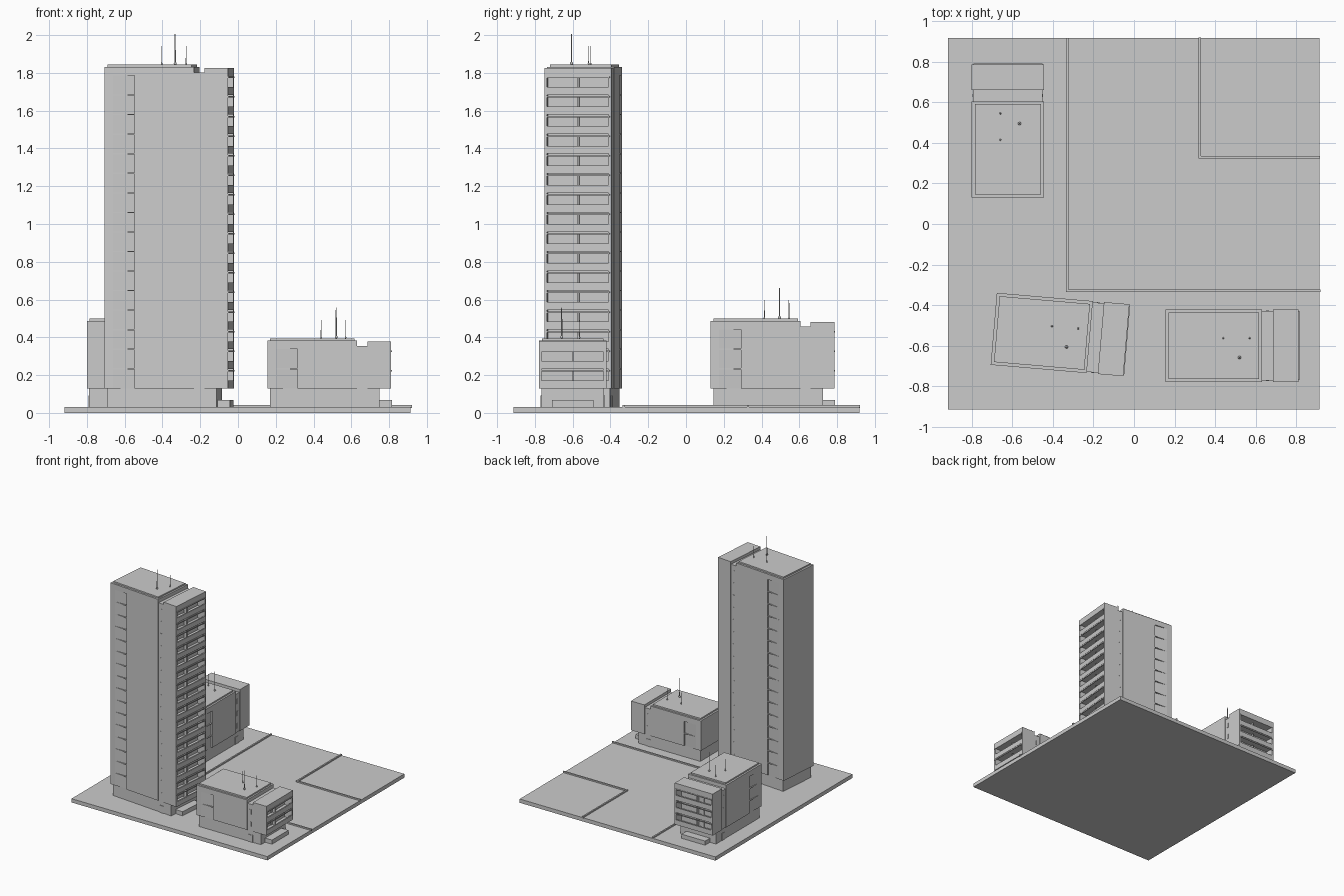
import bpy, bmesh, math
from mathutils import Matrix, Vector

if "Cube" in bpy.data.objects:
    bpy.data.objects.remove(bpy.data.objects["Cube"])

G = 0.032     # ground top
Z0 = 0.13     # first floor level
H = 0.1035    # storey height


def finish(name, bm, mat=Matrix()):
    bmesh.ops.recalc_face_normals(bm, faces=bm.faces)
    me = bpy.data.meshes.new(name)
    bm.to_mesh(me)
    bm.free()
    ob = bpy.data.objects.new(name, me)
    ob.matrix_world = mat
    bpy.context.collection.objects.link(ob)
    return ob


def add_box(bm, x0, x1, y0, y1, z0, z1):
    m = Matrix.Translation(((x0 + x1) / 2, (y0 + y1) / 2, (z0 + z1) / 2)) \
        @ Matrix.Diagonal((x1 - x0, y1 - y0, z1 - z0, 1))
    bmesh.ops.create_cube(bm, size=1, matrix=m)


def boxes(name, items, mat=Matrix()):
    bm = bmesh.new()
    for b in items:
        add_box(bm, *b)
    return finish(name, bm, mat)


def prism(name, outline, z0, z1, mat):
    bm = bmesh.new()
    f = bm.faces.new([bm.verts.new((x, y, z0)) for x, y in outline])
    ext = bmesh.ops.extrude_face_region(bm, geom=[f])
    vs = [v for v in ext["geom"] if isinstance(v, bmesh.types.BMVert)]
    bmesh.ops.translate(bm, verts=vs, vec=(0, 0, z1 - z0))
    return finish(name, bm, mat)


def antenna(name, x, y, z, height, r, mat):
    bm = bmesh.new()
    bmesh.ops.create_cone(bm, cap_ends=True, segments=8, radius1=r * 0.45, radius2=r * 0.3,
                          depth=height, matrix=Matrix.Translation((x, y, z + height / 2)))
    bmesh.ops.create_uvsphere(bm, u_segments=10, v_segments=6, radius=r,
                              matrix=Matrix.Translation((x, y, z + r * 0.8)))
    finish(name, bm, mat)


def both_sides(x0, x1, y0, y1, z0, z1):
    return [(x0, x1, y0, y1, z0, z1), (x0, x1, -y1, -y0, z0, z1)]


def building(name, cx, cy, angle, n):
    M = Matrix.Translation((cx, cy, 0)) @ Matrix.Rotation(math.radians(angle), 4, 'Z')
    W = 0.178                       # half width
    zt = Z0 + n * H                 # top of storeys
    top = zt + 0.046                # top of main body
    floors = [Z0 + i * H for i in range(n)]

    # recessed base and side doorways
    boxes(name + "_base", [(-0.315, 0.265, -0.166, 0.166, G, Z0)], M)
    doors = both_sides(0.15, 0.19, 0.16, 0.17, G, 0.092)
    boxes(name + "_side_doors", doors, M)
    boxes(name + "_entrance_step", [(0.26, 0.33, -0.11, 0.11, G, 0.067)], M)

    # main body with a wedge-shaped recess along both long sides
    half = [(-0.33, -W), (-0.285, -W), (-0.17, -W + 0.012), (-0.17, -W), (0.145, -W)]
    outline = half + [(x, -y) for x, y in reversed(half)]
    prism(name + "_main_body", outline, Z0, zt, M)
    boxes(name + "_upper_wall", [(-0.33, 0.145, -W, W, zt, top)], M)
    boxes(name + "_roof_slab", [(-0.315, 0.132, -0.163, 0.163, top, top + 0.012)], M)

    # thin sills inside the side recess
    sills = []
    for z in floors[1:]:
        sills += both_sides(-0.285, -0.17, W - 0.013, W, z - 0.003, z + 0.003)
    if sills:
        boxes(name + "_side_sills", sills, M)

    # narrow connecting core with slit windows
    boxes(name + "_connecting_core", [(0.14, 0.205, -0.172, 0.172, Z0, top - 0.03)], M)
    slits = []
    for z in floors:
        slits += both_sides(0.165, 0.18, 0.17, 0.1745, z + 0.035, z + 0.075)
    boxes(name + "_slit_windows", slits, M)

    # balcony block: back wall, side walls, roof
    bt = top - 0.006
    xb, xf = 0.255, 0.326
    shell = [(0.2, xb, -W, W, Z0, bt), (xb, xf, -W, W, zt - 0.008, bt)]
    shell += both_sides(xb, xf, W - 0.014, W, Z0, zt - 0.008)
    boxes(name + "_balcony_block", shell, M)

    # per-floor slabs, parapets, ledges, doors and windows
    slabs, parapets, ledges, frames = [], [], [], []
    for z in floors:
        slabs.append((xb, xf, -0.165, 0.165, z, z + 0.01))
        parapets.append((xf - 0.01, xf, -0.165, 0.165, z + 0.01, z + 0.042))
        ledges.append((xf - 0.002, xf + 0.004, -0.17, 0.17, z + H - 0.014, z + H - 0.006))
        frames.append((xb, xb + 0.004, 0.028, 0.05, z + 0.01, z + 0.078))
        frames.append((xb, xb + 0.004, -0.02, 0.012, z + 0.01, z + 0.06))
        frames.append((xb, xb + 0.03, -0.004, 0.004, z + 0.01, z + H - 0.01))
    boxes(name + "_balcony_slabs", slabs, M)
    boxes(name + "_balcony_parapets", parapets, M)
    boxes(name + "_balcony_ledges", ledges, M)
    boxes(name + "_balcony_doors", frames, M)

    # rooftop antennas
    zr = top + 0.012
    antenna(name + "_antenna_small_a", -0.045, 0.037, zr, 0.098, 0.005, M)
    antenna(name + "_antenna_small_b", 0.085, 0.037, zr, 0.098, 0.005, M)
    antenna(name + "_antenna_tall", 0.035, -0.058, zr, 0.163, 0.008, M)


# ground plate and raised kerbs
boxes("ground_plate", [(-0.918, 0.914, -0.914, 0.918, 0, G)])
boxes("outer_kerb", [(-0.335, -0.323, -0.335, 0.916, G - 0.005, 0.043),
                     (-0.323, 0.92, -0.335, -0.323, G - 0.005, 0.043)])
boxes("inner_kerb", [(0.318, 0.33, 0.322, 0.92, G - 0.005, 0.043),
                     (0.33, 0.918, 0.322, 0.334, G - 0.005, 0.043)])

# three buildings of one design with different storey counts
building("tower", -0.3625, -0.545, -4.9, 16)
building("low_block", 0.485, -0.6, 0, 2)
building("mid_block", -0.622, 0.46, 90, 3)
